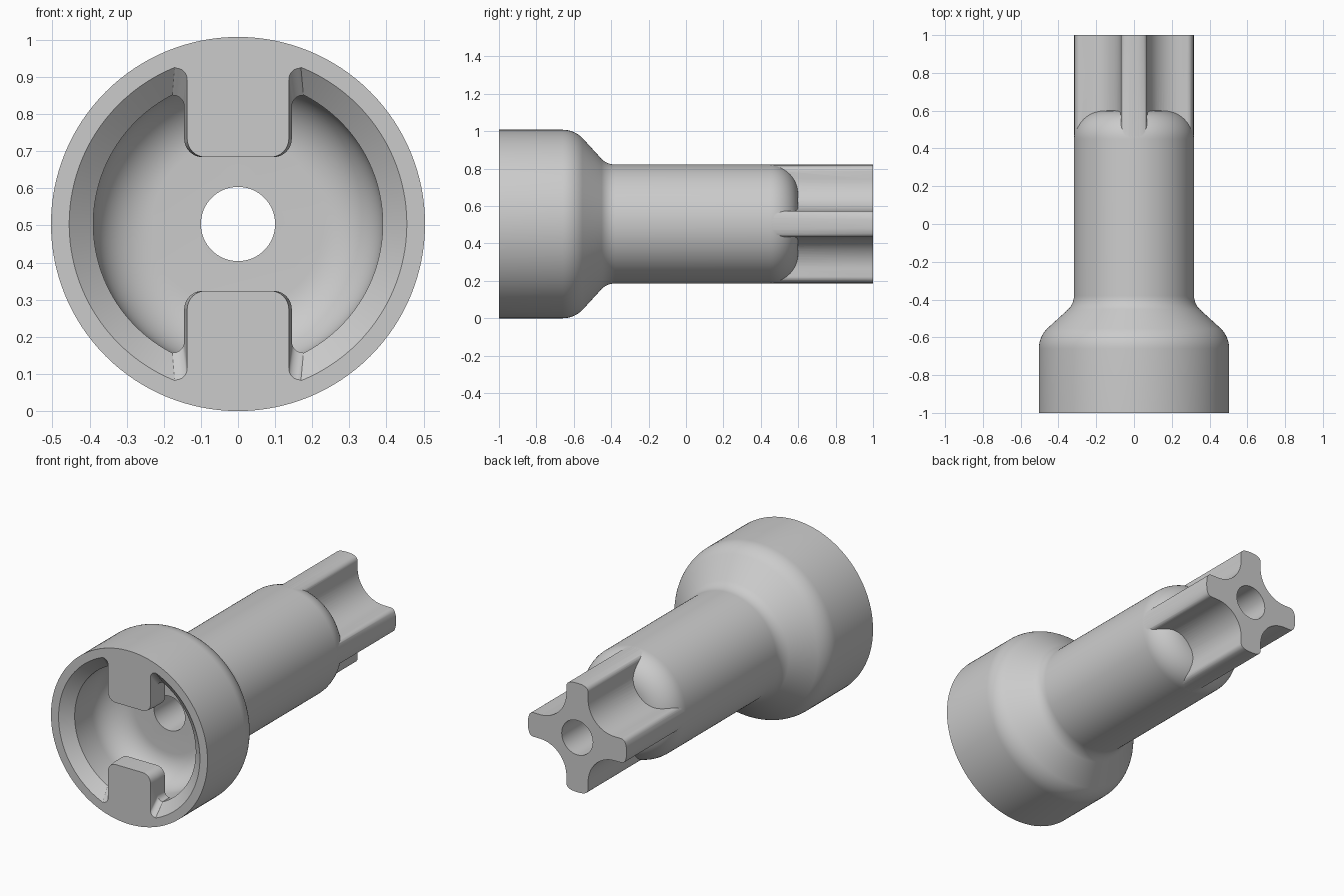
import bpy, bmesh, math

if "Cube" in bpy.data.objects:
    bpy.data.objects.remove(bpy.data.objects["Cube"])

CZ = 0.504      # height of the shaft axis
SEG = 128

grey = bpy.data.materials.new("plain_grey")
grey.diffuse_color = (0.6, 0.6, 0.6, 1)
grey.use_nodes = True
grey.node_tree.nodes["Principled BSDF"].inputs["Base Color"].default_value = grey.diffuse_color


def finish(name, bm):
    bmesh.ops.recalc_face_normals(bm, faces=bm.faces)
    me = bpy.data.meshes.new(name)
    bm.to_mesh(me)
    bm.free()
    ob = bpy.data.objects.new(name, me)
    bpy.context.collection.objects.link(ob)
    me.materials.append(grey)
    return ob


def loft(name, sections):
    """Closed solid through (y, [(x, z), ...]) sections with equal point counts."""
    bm = bmesh.new()
    rings = [[bm.verts.new((x, y, CZ + z)) for x, z in pts] for y, pts in sections]
    for a, b in zip(rings, rings[1:]):
        for i in range(len(a)):
            j = (i + 1) % len(a)
            bm.faces.new((a[i], a[j], b[j], b[i]))
    bm.faces.new(rings[0])
    bm.faces.new(rings[-1])
    return finish(name, bm)


def lathe(name, profile):
    """Solid of revolution about the shaft axis from (y, radius) points."""
    ang = [2 * math.pi * i / SEG for i in range(SEG)]
    return loft(name, [(y, [(r * math.cos(a), r * math.sin(a)) for a in ang])
                       for y, r in profile])


def arc(cx, cy, r, a0, a1, n=8):
    return [(cx + r * math.cos(math.radians(a0 + (a1 - a0) * i / n)),
             cy + r * math.sin(math.radians(a0 + (a1 - a0) * i / n))) for i in range(n + 1)]


def combine(target, tool, operation):
    mod = target.modifiers.new(operation, 'BOOLEAN')
    mod.operation, mod.solver, mod.object = operation, 'EXACT', tool
    bpy.context.view_layer.objects.active = target
    bpy.ops.object.modifier_apply(modifier=mod.name)
    bpy.data.objects.remove(tool)


# Socket head, sloped shoulder and shaft with a rounded end
outer = [(-1, 0.504)]
outer += arc(-0.66, 0.354, 0.15, 90, 45)
outer += arc(-0.38, 0.418, 0.10, 225, 270)
outer += arc(0.45, 0.168, 0.15, 90, 0, 14)
body = lathe("coupling_shaft", outer)

# Four-armed spline with concave valleys
quarter = arc(0, 0, 0.317, 0, 6, 3)
quarter += arc(0.282, 0.04, 0.03, 20, 90, 5)
quarter += arc(0.24, 0.24, 0.17, 270, 180, 16)
quarter += arc(0.04, 0.282, 0.03, 0, 70, 5)
quarter += arc(0, 0, 0.317, 84, 88, 2)
star = []
for k in range(4):
    c, s = round(math.cos(k * math.pi / 2)), round(math.sin(k * math.pi / 2))
    star += [(c * x - s * z, s * x + c * z) for x, z in quarter]
spline = loft("spline", [(0.42, star), (1, star)])
combine(body, spline, 'UNION')

# Chamfered bowl in the head, and the bore through the whole length
bowl = [(-1.02, 0.4786), (-0.945, 0.39)]
bowl += arc(-0.79, 0.23, 0.16, 90, 0, 14)
combine(body, lathe("bowl_cutter", bowl), 'DIFFERENCE')
combine(body, lathe("bore_cutter", [(-0.7, 0.1), (1.1, 0.1)]), 'DIFFERENCE')


# Two drive tabs with rounded inner corners and flared roots
def tab_section(w, root, sign):
    half = arc(w - 0.05, 0.23, 0.05, 270, 360)
    half += arc(w + 0.03, root - 0.035, 0.03, 180, 90, 6)
    half += [(0.19, root + 0.01), (0.11, 0.475)]
    pts = half + [(-x, z) for x, z in reversed(half)]
    return [(x, sign * z) for x, z in pts]


for sign in (1, -1):
    front, back = tab_section(0.137, 0.425, sign), tab_section(0.145, 0.352, sign)
    tab = loft("drive_tab", [(-1, front), (-0.945, back), (-0.88, back)])
    combine(body, tab, 'UNION')

bpy.ops.object.select_all(action='DESELECT')
body.select_set(True)
bpy.context.view_layer.objects.active = body
bpy.ops.object.shade_smooth_by_angle(angle=math.radians(30))
